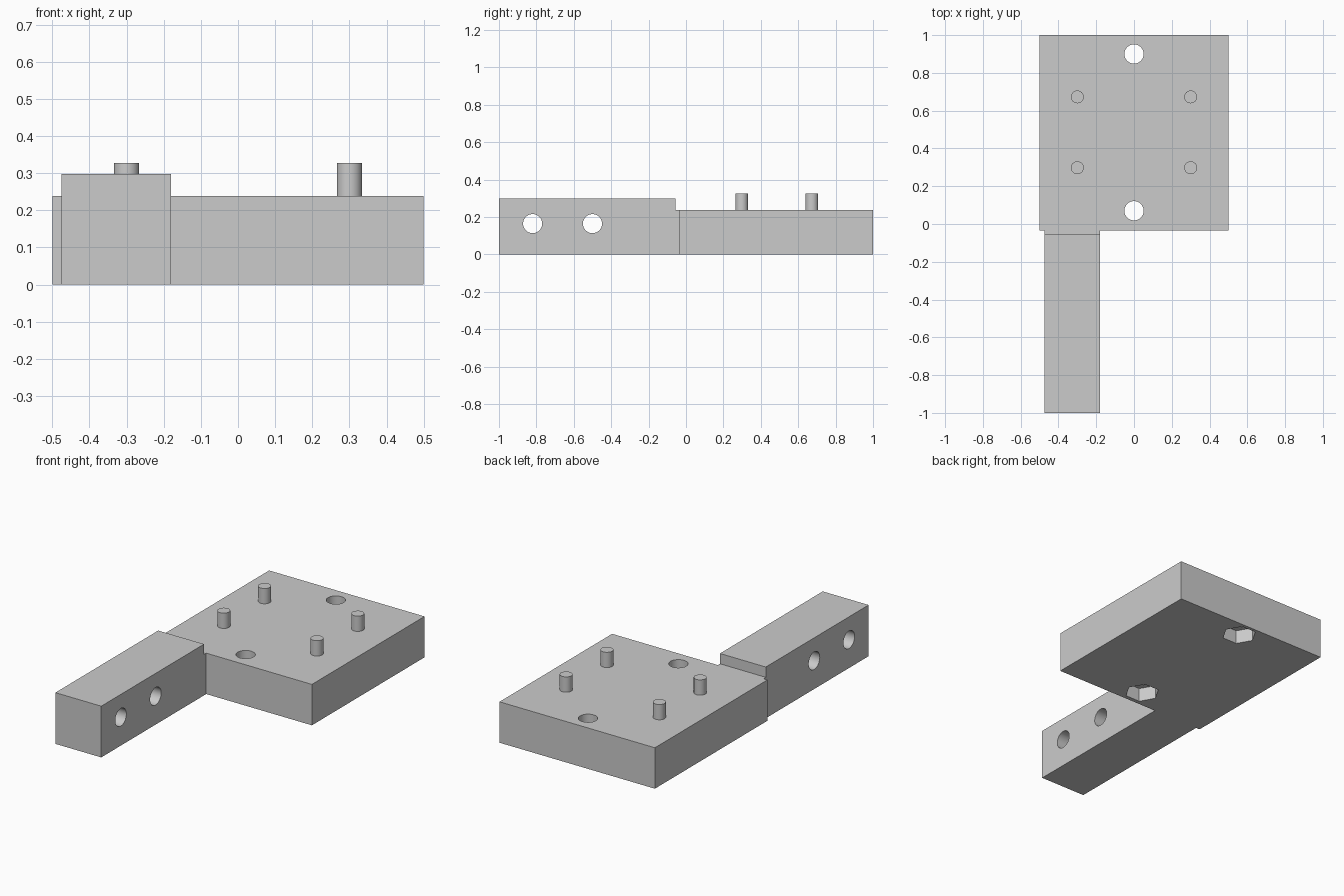
import bpy
from math import pi, radians
from mathutils import Matrix, Vector

cube = bpy.data.objects.get("Cube")
if cube:
    bpy.data.objects.remove(cube, do_unlink=True)

grey = bpy.data.materials.new("light grey")
grey.use_nodes = True
GREY = (0.6, 0.6, 0.6, 1)
grey.diffuse_color = GREY
grey.node_tree.nodes["Principled BSDF"].inputs["Base Color"].default_value = GREY

PLATE_TOP, ARM_TOP, PIN_TOP = 0.238, 0.298, 0.327


def box(name, low, high):
    low, high = Vector(low), Vector(high)
    bpy.ops.mesh.primitive_cube_add(size=1)
    ob = bpy.context.object
    ob.name = name
    size = high - low
    ob.data.transform(Matrix.Translation((low + high) / 2) @ Matrix.Diagonal((*size, 1)))
    ob.data.materials.append(grey)
    return ob


def cylinder(name, centre, radius, depth, sides=48, along_x=False):
    bpy.ops.mesh.primitive_cylinder_add(vertices=sides, radius=radius, depth=depth)
    ob = bpy.context.object
    ob.name = name
    turn = Matrix.Rotation(pi / 2, 4, "Y") if along_x else Matrix()
    ob.data.transform(Matrix.Translation(centre) @ turn)
    ob.data.materials.append(grey)
    return ob


def combine(target, tool, operation):
    mod = target.modifiers.new(operation.title(), "BOOLEAN")
    mod.operation, mod.solver, mod.object = operation, "EXACT", tool
    tool.hide_render = True
    bpy.context.view_layer.objects.active = target
    bpy.ops.object.modifier_apply(modifier=mod.name)
    bpy.data.objects.remove(tool, do_unlink=True)


def smooth(ob):
    bpy.ops.object.select_all(action="DESELECT")
    ob.select_set(True)
    bpy.context.view_layer.objects.active = ob
    bpy.ops.object.shade_smooth_by_angle(angle=radians(30))


# Flat plate with a side arm, joined by a short low neck
body = box("plate_and_arm", (-0.5, -0.035, 0), (0.5, 1, PLATE_TOP))
arm = box("arm", (-0.475, -1, 0), (-0.18, 0.1, ARM_TOP))
step = box("arm_step_cutter", (-0.6, -0.055, PLATE_TOP), (0, 0.3, 0.5))
combine(arm, step, "DIFFERENCE")
combine(body, arm, "UNION")

# Vertical bolt holes with hexagonal nut pockets underneath
for y in (0.07, 0.9):
    combine(body, cylinder("bolt_hole_cutter", (0, y, 0.15), 0.051, 0.6), "DIFFERENCE")
    pocket = cylinder("nut_pocket_cutter", (0, y, 0), 0.094, 0.16, sides=6)
    # The primitive starts with a corner on y; turn it so corners lie on x
    pocket.data.transform(Matrix.Translation((0, y, 0)) @ Matrix.Rotation(pi / 6, 4, "Z")
                          @ Matrix.Translation((0, -y, 0)))
    combine(body, pocket, "DIFFERENCE")

# Cross holes through the arm
for y in (-0.82, -0.5):
    combine(body, cylinder("arm_hole_cutter", (-0.33, y, 0.165), 0.051, 0.5, along_x=True),
            "DIFFERENCE")
smooth(body)

# Four locating pins
for side, x in (("right", -0.3), ("left", 0.3)):
    for end, y in (("front", 0.298), ("back", 0.673)):
        base = PLATE_TOP - 0.01
        pin = cylinder(f"pin_{end}_{side}", (x, y, (base + PIN_TOP) / 2), 0.034,
                       PIN_TOP - base, sides=32)
        smooth(pin)
